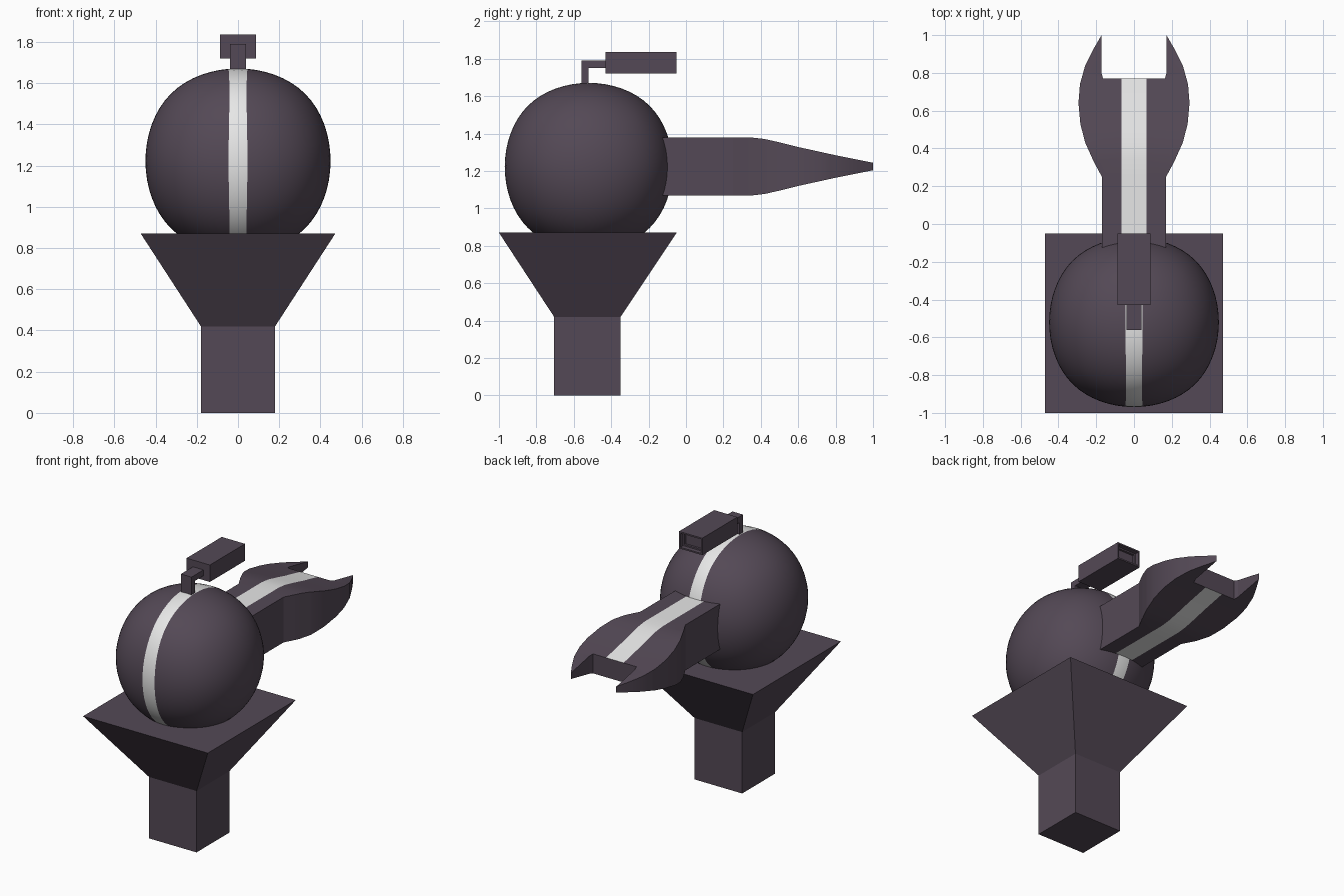
import bpy, bmesh
from mathutils import Vector

cube = bpy.data.objects.get("Cube")
if cube:
    bpy.data.objects.remove(cube, do_unlink=True)


def material(name, rgb):
    m = bpy.data.materials.new(name)
    m.use_nodes = True
    m.diffuse_color = (*rgb, 1)
    m.node_tree.nodes["Principled BSDF"].inputs["Base Color"].default_value = (*rgb, 1)
    return m


PURPLE = material("dark purple grey", (0.088, 0.066, 0.092))
WHITE = material("stripe white", (0.8, 0.8, 0.8))
STRIPE = 0.066


def finish(name, bm, smooth=False):
    bmesh.ops.recalc_face_normals(bm, faces=bm.faces)
    me = bpy.data.meshes.new(name)
    bm.to_mesh(me)
    bm.free()
    ob = bpy.data.objects.new(name, me)
    bpy.context.collection.objects.link(ob)
    me.materials.append(PURPLE)
    me.materials.append(WHITE)
    if smooth:
        bpy.ops.object.select_all(action="DESELECT")
        ob.select_set(True)
        bpy.context.view_layer.objects.active = ob
        bpy.ops.object.shade_smooth_by_angle(angle=0.5)
    return ob


def box_mesh(lo, hi):
    lo, hi = Vector(lo), Vector(hi)
    bm = bmesh.new()
    bmesh.ops.create_cube(bm, size=1)
    for v in bm.verts:
        v.co = (lo + hi) / 2 + v.co * (hi - lo)
    return bm


# Square post
finish("post", box_mesh((-0.18, -0.705, 0), (0.18, -0.35, 0.42)))

# Flared tray: a box whose top is spread outward
bm = box_mesh((-0.18, -0.705, 0.42), (0.18, -0.35, 0.87))
for v in bm.verts:
    if v.co.z > 0.6:
        v.co.x = 0.472 if v.co.x > 0 else -0.472
        v.co.y = -0.05 if v.co.y > -0.5 else -1.0
finish("flared_tray", bm)

# Ball: subdivided cube with a stripe along its middle columns
bm = bmesh.new()
bmesh.ops.create_cube(bm, size=1.07)
ball = finish("ball", bm)
ball.location = (0, -0.52, 1.222)
sub = ball.modifiers.new("round", "SUBSURF")
sub.levels = sub.render_levels = 4
bpy.ops.object.select_all(action="DESELECT")
ball.select_set(True)
bpy.context.view_layer.objects.active = ball
bpy.ops.object.modifier_apply(modifier="round")
for f in ball.data.polygons:
    f.material_index = int(abs(f.center.x) < 0.055)
bpy.ops.object.shade_smooth()

# Claw arm: mirrored outline, extruded, cut into strips, then thinned to the tips
side = [(0.17, -0.25), (0.17, 0.25), (0.213, 0.33), (0.258, 0.43), (0.284, 0.53),
        (0.294, 0.64), (0.286, 0.74), (0.258, 0.84), (0.218, 0.92), (0.172, 1.0),
        (0.172, 0.8), (0.164, 0.77)]
outline = side + [(-x, y) for x, y in reversed(side)]
bm = bmesh.new()
face = bm.faces.new([bm.verts.new((x, y, -1)) for x, y in outline])
top = bmesh.ops.extrude_face_region(bm, geom=[face])["geom"]
bmesh.ops.translate(bm, vec=(0, 0, 2), verts=[g for g in top if isinstance(g, bmesh.types.BMVert)])


def cut(point, normal):
    bmesh.ops.bisect_plane(bm, geom=bm.verts[:] + bm.edges[:] + bm.faces[:],
                           plane_co=point, plane_no=normal)


for x in (-STRIPE, STRIPE):
    cut((x, 0, 0), (1, 0, 0))
for y in (0.25, 0.35, 0.42, 0.5, 0.6, 0.7, 0.769, 0.8, 0.9):
    cut((0, y, 0), (0, 1, 0))

taper = [(-1, 0.155), (0.35, 0.155), (0.42, 0.147), (0.5, 0.129), (0.6, 0.104),
         (0.8, 0.06), (1.0, 0.02)]


def half_height(y):
    for (y0, h0), (y1, h1) in zip(taper, taper[1:]):
        if y <= y1:
            return h0 + (h1 - h0) * (y - y0) / (y1 - y0)
    return taper[-1][1]


for v in bm.verts:
    v.co.z = 1.224 + v.co.z * half_height(v.co.y)
bm.normal_update()
for f in bm.faces:
    f.material_index = int(abs(f.calc_center_median().x) < 0.06 and abs(f.normal.z) > 0.5)
finish("claw_arm", bm, smooth=True)

# Bent bracket on top of the ball: L profile pushed across x
profile = [(-0.56, 1.62), (-0.52, 1.62), (-0.52, 1.75), (-0.42, 1.75),
           (-0.42, 1.79), (-0.56, 1.79)]
bm = bmesh.new()
face = bm.faces.new([bm.verts.new((-0.04, y, z)) for y, z in profile])
out = bmesh.ops.extrude_face_region(bm, geom=[face])["geom"]
bmesh.ops.translate(bm, vec=(0.08, 0, 0), verts=[g for g in out if isinstance(g, bmesh.types.BMVert)])
finish("bracket", bm)

# Sight housing with a stepped recess at its open end
bm = box_mesh((-0.088, -0.43, 1.72), (0.088, -0.05, 1.836))
bm.normal_update()
end = max(bm.faces, key=lambda f: f.calc_center_median().y)
for rim, depth in ((0.014, 0.03), (0.014, 0.015)):
    bmesh.ops.inset_region(bm, faces=[end], thickness=rim)
    inner = bmesh.ops.extrude_discrete_faces(bm, faces=[end])["faces"][0]
    bmesh.ops.translate(bm, vec=(0, -depth, 0), verts=inner.verts[:])
    end = inner
finish("sight_housing", bm)
